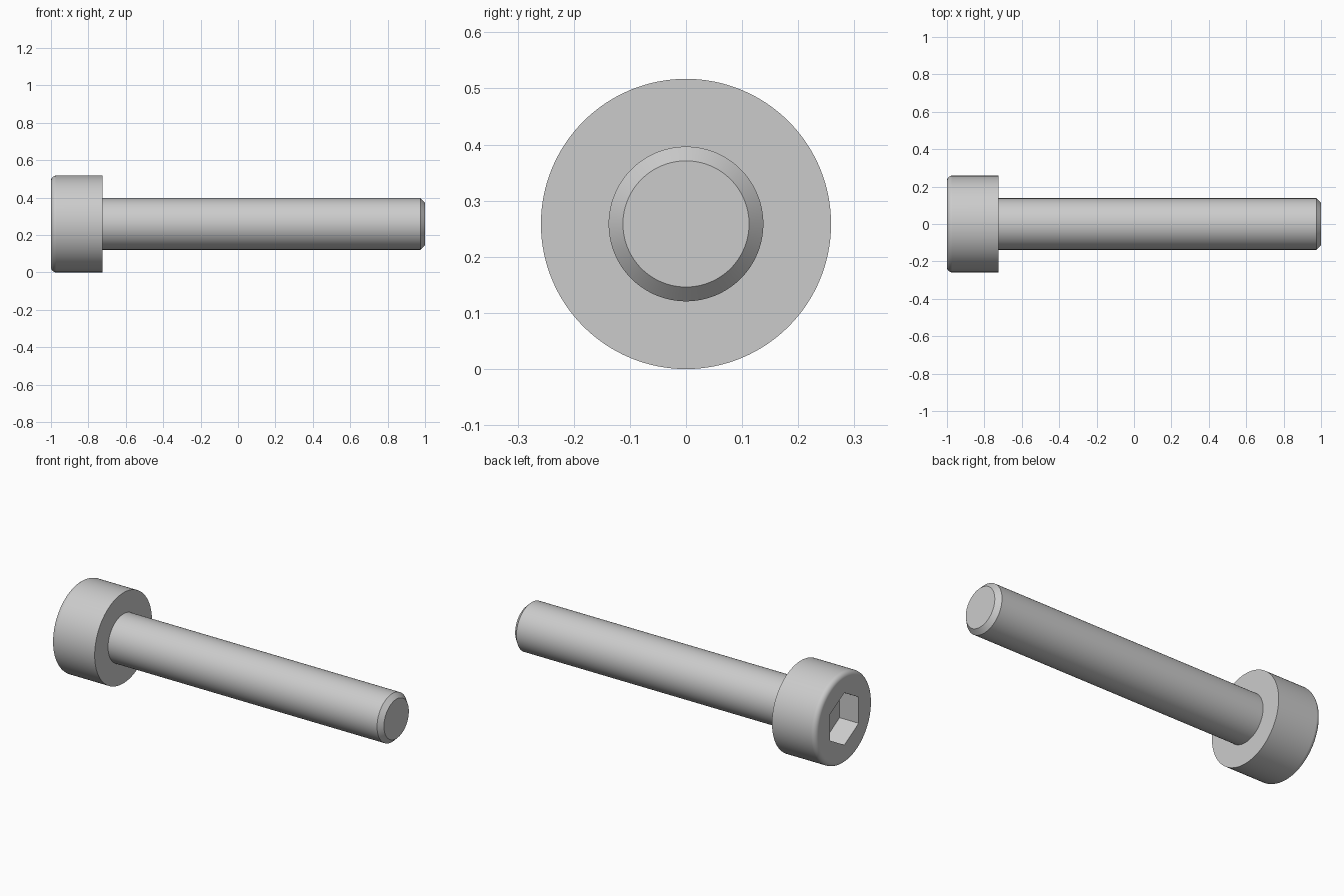
import bpy, bmesh
from math import sin, cos, pi

if "Cube" in bpy.data.objects:
    bpy.data.objects.remove(bpy.data.objects["Cube"])

HEAD_R, SHANK_R = 0.2586, 0.1379
AXIS_Z = HEAD_R
HEAD_X0, HEAD_X1, TIP_X = -1.0, -0.7241, 1.0
FILLET, CHAMFER = 0.028, 0.0255
SOCKET_FLATS, SOCKET_DEPTH = 0.2586, 0.1207


def finish(bm, name):
    bmesh.ops.recalc_face_normals(bm, faces=bm.faces[:])
    mesh = bpy.data.meshes.new(name)
    bm.to_mesh(mesh)
    bm.free()
    obj = bpy.data.objects.new(name, mesh)
    bpy.context.collection.objects.link(obj)
    obj.location.z = AXIS_Z
    return obj


def lathe(name, profile, steps=128):
    """Revolve (x, radius) points about the x axis and cap both ends."""
    bm = bmesh.new()
    verts = [bm.verts.new((x, 0, r)) for x, r in profile]
    edges = [bm.edges.new(pair) for pair in zip(verts, verts[1:])]
    bmesh.ops.spin(bm, geom=verts + edges, cent=(0, 0, 0), axis=(1, 0, 0),
                   angle=2 * pi, steps=steps, use_merge=True)
    bmesh.ops.remove_doubles(bm, verts=bm.verts[:], dist=1e-5)
    bmesh.ops.holes_fill(bm, edges=bm.edges[:], sides=0)
    return finish(bm, name)


def hex_prism(name, x0, x1, flats):
    """Hexagon along x with its corners pointing up and down."""
    bm = bmesh.new()
    r = flats / (2 * cos(pi / 6))
    face = bm.faces.new([bm.verts.new((x0, r * sin(i * pi / 3), r * cos(i * pi / 3)))
                         for i in range(6)])
    top = bmesh.ops.extrude_face_region(bm, geom=[face], use_keep_orig=True)["geom"]
    bmesh.ops.translate(bm, vec=(x1 - x0, 0, 0),
                        verts=[g for g in top if isinstance(g, bmesh.types.BMVert)])
    return finish(bm, name)


# Bolt: rounded head rim, straight shank, chamfered tip
rim = [(HEAD_X0 + FILLET * (1 - sin(a)), HEAD_R - FILLET * (1 - cos(a)))
       for a in [pi / 2 * (1 - i / 8) for i in range(9)]]
bolt = lathe("socket_head_bolt", rim + [
    (HEAD_X1, HEAD_R), (HEAD_X1, SHANK_R),
    (TIP_X - CHAMFER, SHANK_R), (TIP_X, SHANK_R - CHAMFER)])

# Hexagonal socket cut into the head
cutter = hex_prism("socket_cutter", HEAD_X0 - 0.1, HEAD_X0 + SOCKET_DEPTH, SOCKET_FLATS)
cutter.hide_render = True
cut = bolt.modifiers.new("socket", "BOOLEAN")
cut.operation, cut.solver, cut.object = "DIFFERENCE", "EXACT", cutter

bpy.context.view_layer.objects.active = bolt
bolt.select_set(True)
bpy.ops.object.modifier_apply(modifier=cut.name)
bpy.data.objects.remove(cutter)

# Smooth round surfaces, crisp flat ends
bpy.ops.object.shade_smooth_by_angle(angle=pi / 6)
bolt.modifiers.new("weighted_normals", "WEIGHTED_NORMAL").keep_sharp = True
